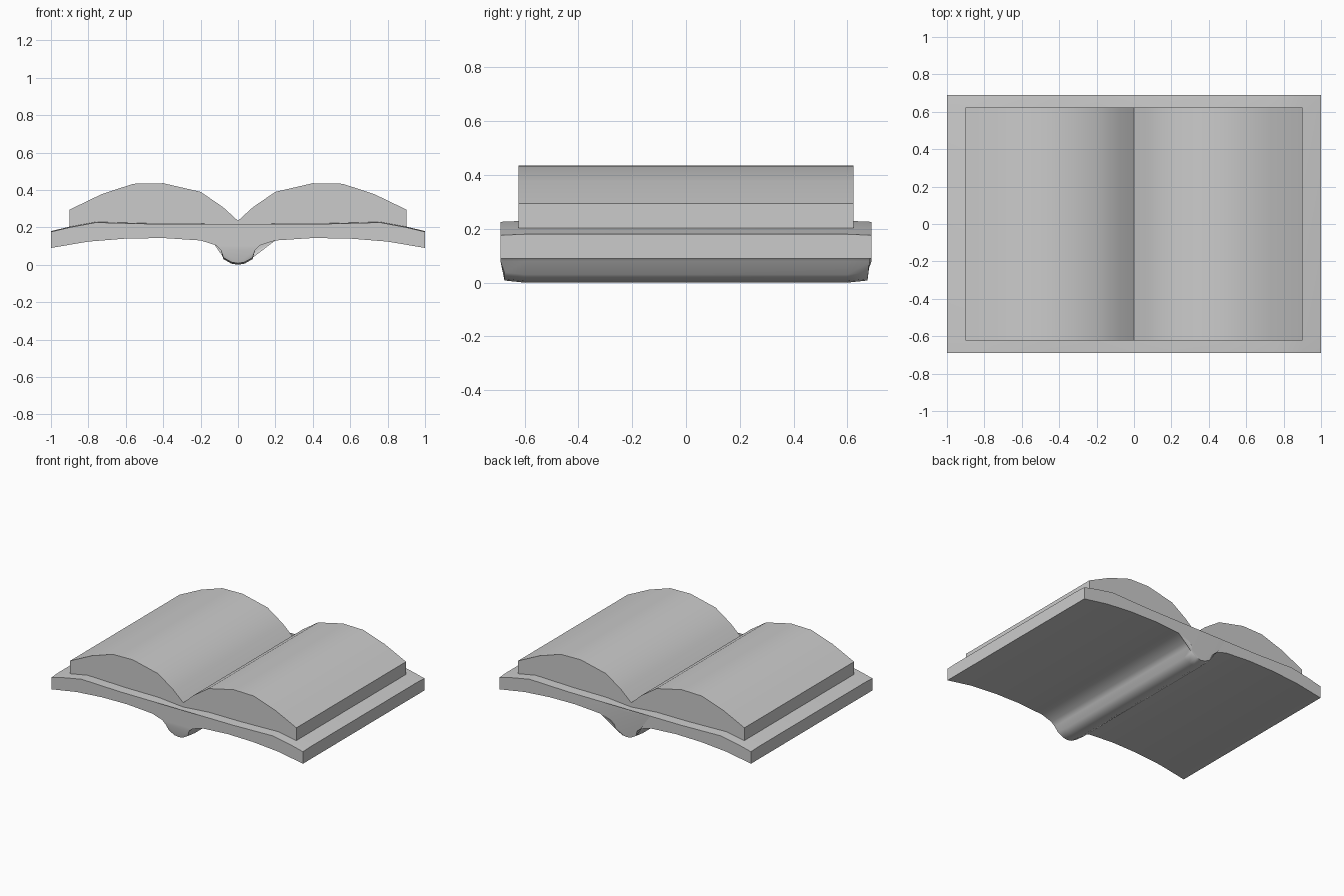
import bpy, bmesh, math

if "Cube" in bpy.data.objects:
    bpy.data.objects.remove(bpy.data.objects["Cube"])


def loft(name, right_half, sections, place, angle):
    """Mirror a half profile (closed at x=0), then loft it along y."""
    left = [(-x, z) for x, z in reversed(right_half) if x > 0]
    prof = right_half + left
    bm = bmesh.new()
    rings = [[bm.verts.new(place(x, y, z)) for x, z in prof] for y in sections]
    n = len(prof)
    for a, b in zip(rings, rings[1:]):
        for i in range(n):
            j = (i + 1) % n
            bm.faces.new((a[i], a[j], b[j], b[i]))
    caps = [bm.faces.new(rings[0]), bm.faces.new(rings[-1])]
    bmesh.ops.triangulate(bm, faces=caps)
    bmesh.ops.recalc_face_normals(bm, faces=bm.faces)
    mesh = bpy.data.meshes.new(name)
    bm.to_mesh(mesh)
    bm.free()
    obj = bpy.data.objects.new(name, mesh)
    bpy.context.collection.objects.link(obj)
    bpy.ops.object.select_all(action='DESELECT')
    obj.select_set(True)
    bpy.context.view_layer.objects.active = obj
    bpy.ops.object.shade_smooth_by_angle(angle=math.radians(angle))
    return obj


# Cover with rounded spine: underside outward, then top back to the middle
cover = [(0, 0.0), (0.035, 0.006), (0.078, 0.03), (0.092, 0.08), (0.12, 0.105),
         (0.2, 0.13), (0.4, 0.143), (0.6, 0.14), (0.8, 0.124), (1.0, 0.09),
         (1.0, 0.18), (0.9, 0.204), (0.76, 0.23), (0.45, 0.222), (0.2, 0.222),
         (0, 0.205)]


def cover_point(x, y, z):
    # ends of the spine are pulled in and slightly rounded
    if abs(y) > 0.65:
        if z < 0.05:
            y = math.copysign(0.675, y)
            z += 0.008
        elif z > 0.17:
            z -= 0.004
    return (x, y, z)


loft("cover", cover, [-0.69, -0.6, 0.6, 0.69], cover_point, 50)

# Open page blocks: bottom sits in the cover, tops arch to a central gutter
pages = [(0, 0.19), (0.45, 0.20), (0.76, 0.20), (0.9, 0.203), (0.9, 0.295),
         (0.73, 0.377), (0.56, 0.433), (0.4, 0.436), (0.2, 0.39), (0.08, 0.308),
         (0, 0.235)]
loft("pages", pages, [-0.622, 0.622], lambda x, y, z: (x, y, z), 40)
